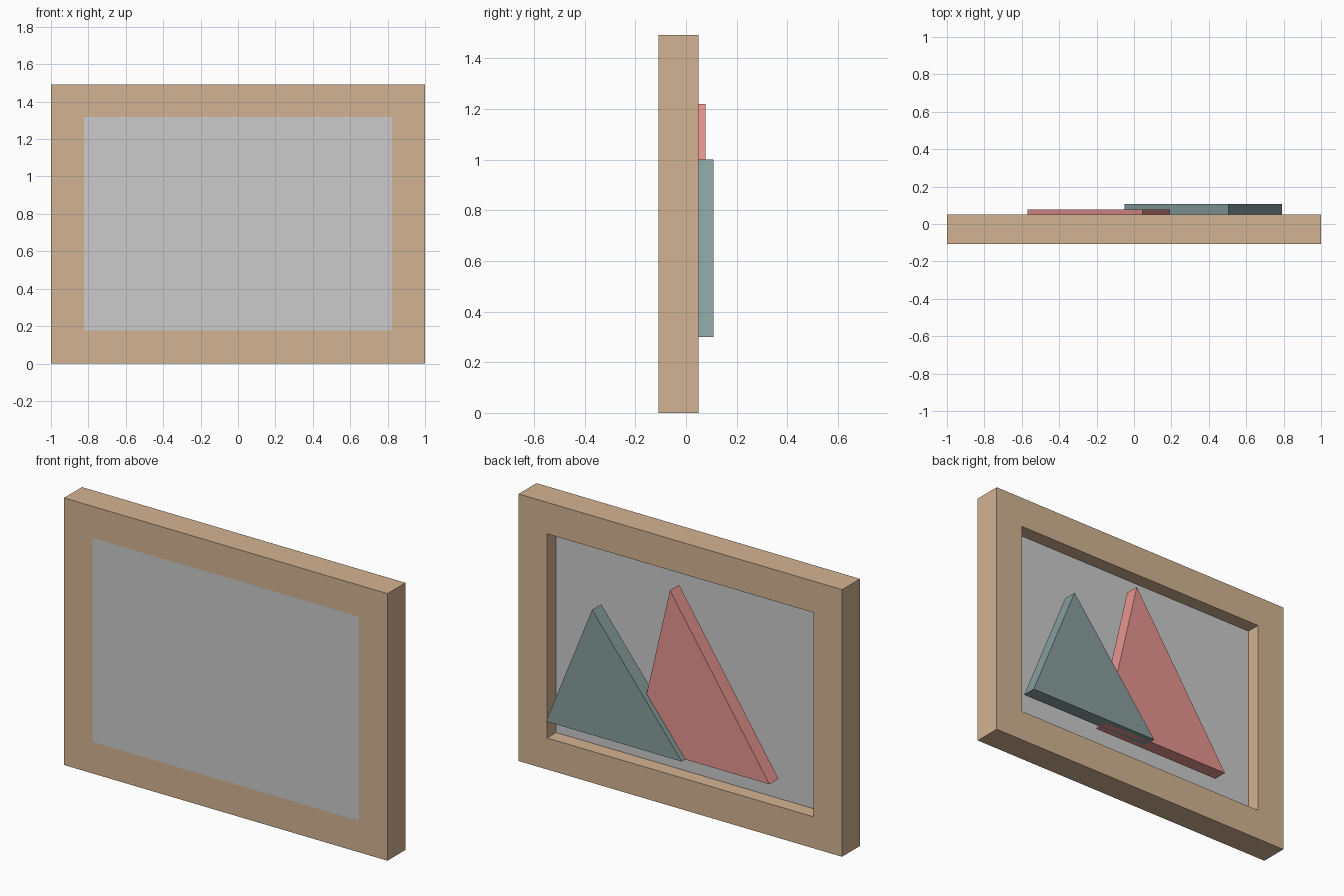
import bpy, bmesh

if "Cube" in bpy.data.objects:
    bpy.data.objects.remove(bpy.data.objects["Cube"])


def make_object(name, verts, faces, color=None):
    mesh = bpy.data.meshes.new(name)
    mesh.from_pydata(verts, [], faces)
    bm = bmesh.new()
    bm.from_mesh(mesh)
    bmesh.ops.recalc_face_normals(bm, faces=bm.faces)
    bm.to_mesh(mesh)
    bm.free()
    obj = bpy.data.objects.new(name, mesh)
    bpy.context.collection.objects.link(obj)
    if color:
        mat = bpy.data.materials.new(name + "_colour")
        mat.diffuse_color = (*color, 1)
        mat.use_nodes = True
        mat.node_tree.nodes["Principled BSDF"].inputs["Base Color"].default_value = mat.diffuse_color
        mesh.materials.append(mat)
    return obj


def prism(name, outline, y0, y1, color=None):
    """Extrude an x-z outline from y0 to y1."""
    n = len(outline)
    verts = [(x, y, z) for y in (y0, y1) for x, z in outline]
    faces = [tuple(range(n)), tuple(range(n, 2 * n))]
    faces += [(i, (i + 1) % n, n + (i + 1) % n, n + i) for i in range(n)]
    return make_object(name, verts, faces, color)


def rectangle(inset):
    x, z0, z1 = 1 - inset, inset, HEIGHT - inset
    return [(-x, z0), (x, z0), (x, z1), (-x, z1)]


HEIGHT, BORDER = 1.493, 0.176
FRONT, BACK = -0.108, 0.05

# Frame: rectangular section swept round four mitred corners
section = [(0, FRONT), (0, BACK), (BORDER, BACK), (BORDER, FRONT)]
verts = [(x, y, z) for inset, y in section for x, z in rectangle(inset)]
faces = []
for s in range(4):
    for c in range(4):
        t, d = (s + 1) % 4, (c + 1) % 4
        faces.append((s * 4 + c, s * 4 + d, t * 4 + d, t * 4 + c))
make_object("frame", verts, faces, (0.65, 0.45, 0.29))

# Backing panel, flush with the front of the frame
prism("panel", rectangle(BORDER), FRONT, -0.03)

# Two triangular mountains on the recessed side
prism("tall_mountain", [(-0.57, 0.3), (0.26, 0.3), (0.045, 1.22)],
      -0.003, 0.077, (0.8, 0.3, 0.28))
prism("short_mountain", [(-0.05, 0.3), (0.79, 0.3), (0.505, 1.0)],
      0.028, 0.108, (0.25, 0.34, 0.34))
